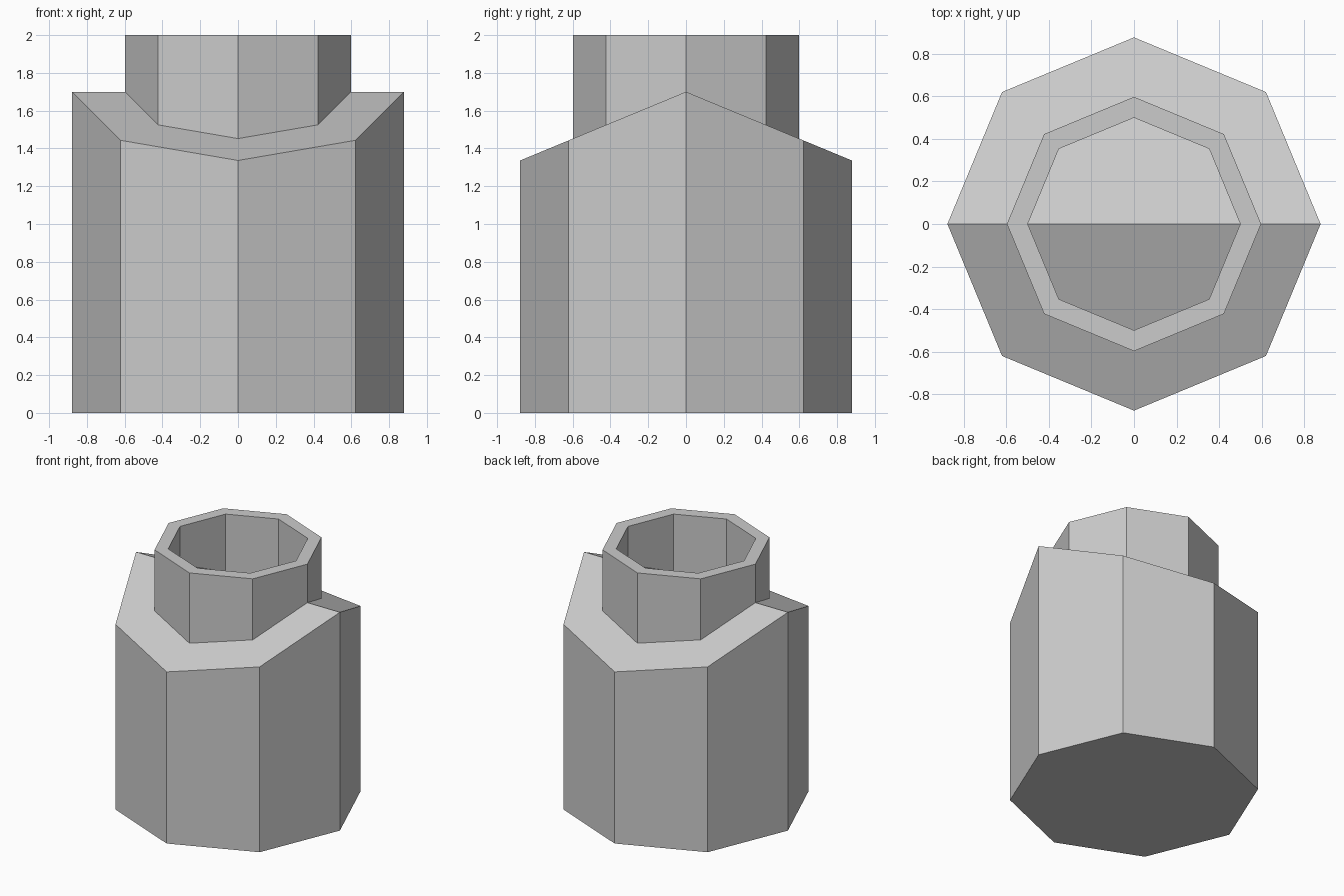
import bpy
import bmesh
from math import cos, sin, pi, radians, tan

SIDES = 8
BODY_R, COLLAR_R, BORE_R = 0.878, 0.598, 0.5
RIDGE_Z, TOP_Z = 1.7, 2.0
SLOPE = tan(radians(22.5))

cube = bpy.data.objects.get("Cube")
if cube:
    bpy.data.objects.remove(cube, do_unlink=True)

grey = bpy.data.materials.new("light grey")
grey.use_nodes = True
colour = (0.6, 0.6, 0.6, 1)
grey.diffuse_color = colour
grey.node_tree.nodes["Principled BSDF"].inputs["Base Color"].default_value = colour


def gable(y):
    """Height of the two-sided roof whose ridge runs along x."""
    return RIDGE_Z - SLOPE * abs(y)


def ring(bm, radius, height):
    """Octagon of vertices; height is a function of y."""
    points = [(radius * cos(2 * pi * i / SIDES), radius * sin(2 * pi * i / SIDES))
              for i in range(SIDES)]
    return [bm.verts.new((x, y, height(y))) for x, y in points]


def bridge(bm, a, b):
    for i in range(SIDES):
        j = (i + 1) % SIDES
        bm.faces.new((a[i], a[j], b[j], b[i]))


def finish(bm, name):
    bmesh.ops.recalc_face_normals(bm, faces=bm.faces)
    mesh = bpy.data.meshes.new(name)
    bm.to_mesh(mesh)
    bm.free()
    mesh.materials.append(grey)
    bpy.context.collection.objects.link(bpy.data.objects.new(name, mesh))


# Body: octagonal prism with a gabled top
bm = bmesh.new()
base = ring(bm, BODY_R, lambda y: 0)
eaves = ring(bm, BODY_R, gable)
bridge(bm, base, eaves)
bm.faces.new(base)
half = SIDES // 2
bm.faces.new(eaves[:half + 1])
bm.faces.new(eaves[half:] + eaves[:1])
finish(bm, "body")

# Collar: octagonal tube, its foot sunk slightly into the roof
bm = bmesh.new()
rings = [ring(bm, r, h) for r, h in (
    (COLLAR_R, lambda y: gable(y) - 0.02),
    (COLLAR_R, lambda y: TOP_Z),
    (BORE_R, lambda y: TOP_Z),
    (BORE_R, lambda y: gable(y) - 0.02))]
for i, lower in enumerate(rings):
    bridge(bm, lower, rings[(i + 1) % len(rings)])
finish(bm, "collar")
